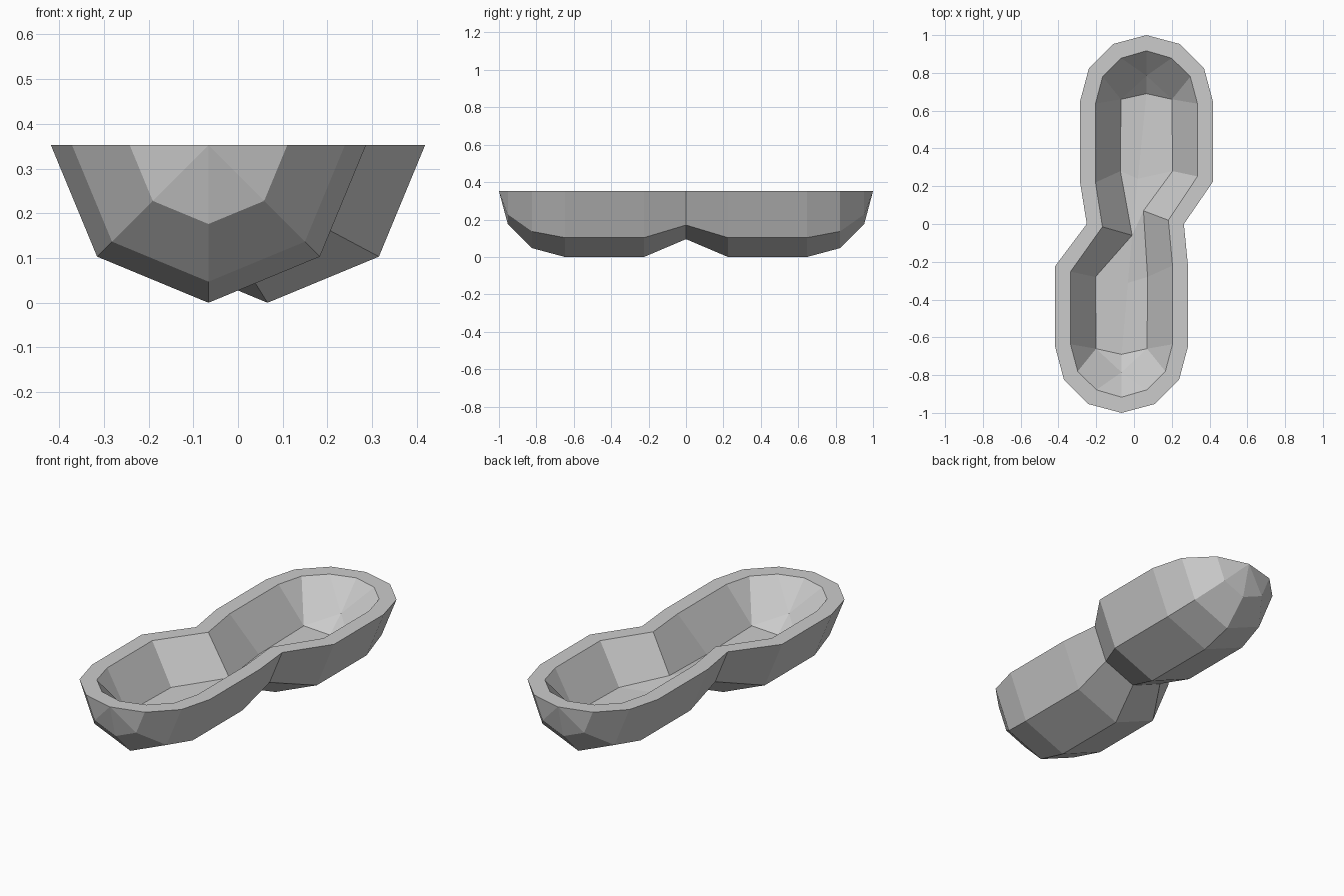
import bpy, bmesh
from math import sin, cos, radians
from mathutils import Vector

cube = bpy.data.objects.get("Cube")
if cube:
    bpy.data.objects.remove(cube, do_unlink=True)

TOP = 0.352      # height of the flat rim
RADIUS = 0.352   # lobe radius
SHIFT = 0.066    # sideways shift of each lobe
KEEL_WAIST = Vector((-0.01, -0.06, 0.165))


def outer_arc(cx, y, r):
    """Lower half of an octagon, from the left rim to the right rim."""
    angles = [radians(a) for a in range(180, 361, 45)]
    return [Vector((cx + r * cos(a), y, TOP + r * sin(a))) for a in angles]


def lobe(s):
    """Rings of one lobe from its tip to the waist; s = -1 front, 1 back."""
    cx = s * SHIFT

    def pt(dx, y, z=TOP):
        return Vector((cx + dx, s * y, z))

    apex = pt(0, 0.785, 0.21)
    keel = pt(0, 0.69, 0.13)
    bend = keel.lerp(KEEL_WAIST, 0.6)
    mids = [pt(d, 0.66, 0.155) for d in (-0.135, 0.135)]
    bend_mids = [pt(d, 0.28, 0.145) for d in (-0.138, 0.138)]

    # The outside of the bend sits slightly further from the waist
    def hollow(half, ys, left, low, right):
        return [pt(half, ys[1]), right, low, left, pt(-half, ys[0])]

    bend_ys = (0.22, 0.252) if s > 0 else (0.252, 0.22)
    return [
        outer_arc(cx, s, 0) + hollow(0, (0.917, 0.917), *[pt(0, 0.917)] * 3),
        outer_arc(cx, s * 0.953, RADIUS * 0.5) + hollow(0.133, (0.878, 0.878), apex, apex, apex),
        outer_arc(cx, s * 0.824, RADIUS * 0.866) + hollow(0.232, (0.78, 0.78), mids[0], keel, mids[1]),
        outer_arc(cx, s * 0.648, RADIUS) + hollow(0.27, (0.637, 0.637), mids[0], keel, mids[1]),
        outer_arc(cx, s * 0.224, RADIUS) + hollow(0.27, bend_ys, bend_mids[0], bend, bend_mids[1]),
    ]


# Narrow waist between the two lobes
waist = outer_arc(0.007, 0, 0.257) + [
    Vector((0.182, 0.02, TOP)), Vector((0.05, 0.07, 0.17)), KEEL_WAIST,
    KEEL_WAIST, Vector((-0.167, -0.015, TOP))]

rings = lobe(-1) + [waist] + lobe(1)[::-1]

# Loft the closed rings into one shell, sharing coincident points
bm = bmesh.new()
shared = {}


def vert(p):
    key = tuple(round(c, 4) for c in p)
    if key not in shared:
        shared[key] = bm.verts.new(p)
    return shared[key]


for ring, after in zip(rings, rings[1:]):
    count = len(ring)
    for i in range(count):
        j = (i + 1) % count
        corners = [vert(p) for p in (ring[i], ring[j], after[j], after[i])]
        corners = list(dict.fromkeys(corners))
        if len(corners) > 2 and not bm.faces.get(corners):
            bm.faces.new(corners)
bmesh.ops.recalc_face_normals(bm, faces=bm.faces)

mesh = bpy.data.meshes.new("shell_half")
bm.to_mesh(mesh)
bm.free()

# Plain grey surface
grey = bpy.data.materials.new("light_grey")
grey.use_nodes = True
colour = (0.6, 0.6, 0.6, 1)
grey.diffuse_color = colour
grey.node_tree.nodes["Principled BSDF"].inputs["Base Color"].default_value = colour
mesh.materials.append(grey)

shell = bpy.data.objects.new("shell_half", mesh)
bpy.context.collection.objects.link(shell)
